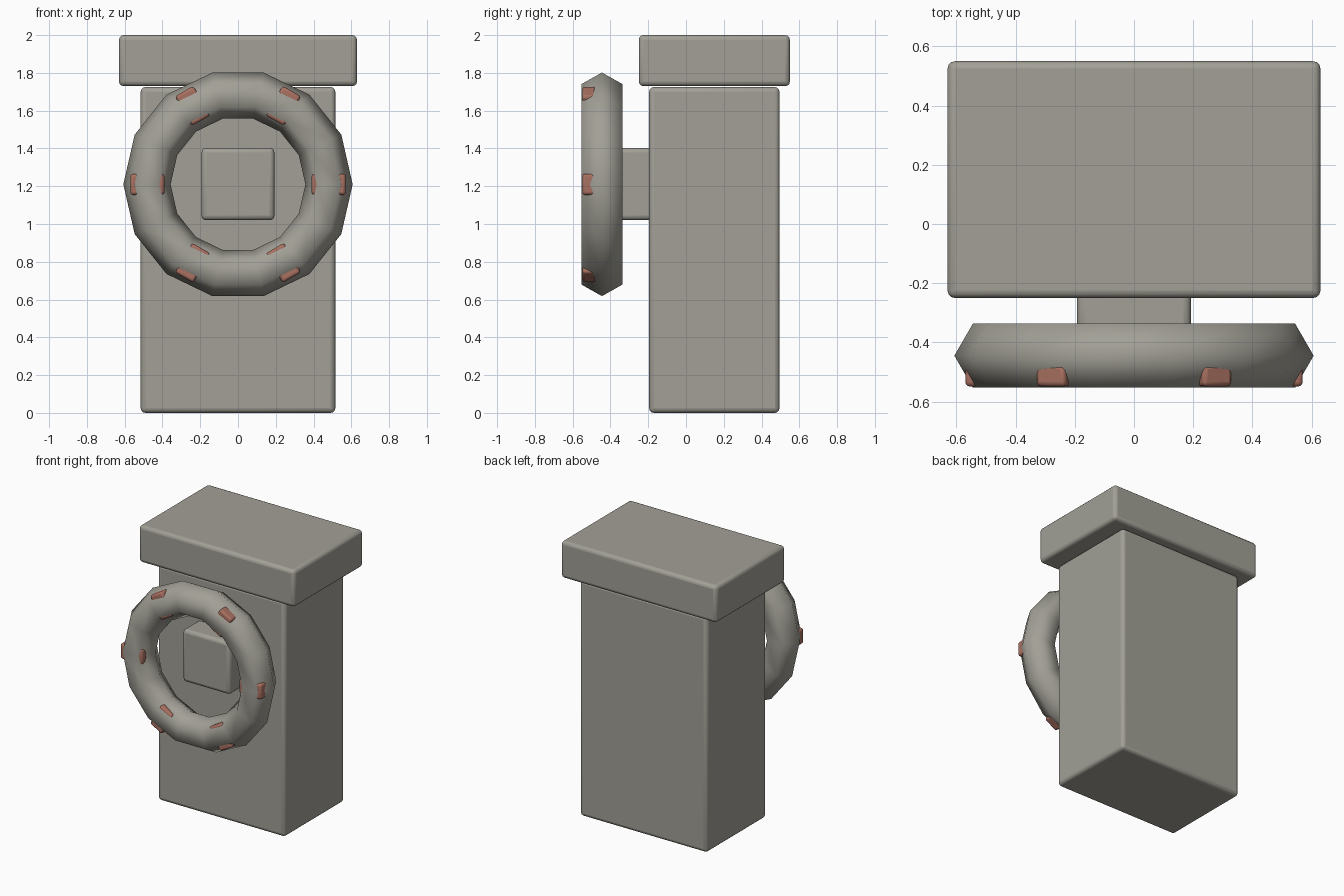
import bpy
import math
from mathutils import Matrix, Vector

cube = bpy.data.objects.get("Cube")
if cube:
    bpy.data.objects.remove(cube, do_unlink=True)


def make_material(name, color):
    mat = bpy.data.materials.new(name)
    mat.use_nodes = True
    mat.diffuse_color = color
    mat.node_tree.nodes["Principled BSDF"].inputs["Base Color"].default_value = color
    return mat


stone = make_material("warm grey stone", (0.36, 0.35, 0.305, 1))
red = make_material("faded red", (0.40, 0.165, 0.12, 1))


def rounded_box(name, low, high, bevel, mat, turn=0, pivot=(0, 0, 0)):
    """Bevelled box between two corners, turned about the y axis at pivot."""
    low, high = Vector(low), Vector(high)
    bpy.ops.mesh.primitive_cube_add(size=1)
    obj = bpy.context.object
    obj.name = name
    size = high - low
    obj.data.transform(Matrix.Translation((low + high) / 2) @ Matrix.Diagonal((*size, 1)))
    obj.location = pivot
    obj.rotation_euler.y = turn
    obj.data.materials.append(mat)
    mod = obj.modifiers.new("rounded edges", "BEVEL")
    mod.width = bevel
    mod.segments = 3
    bpy.ops.object.shade_smooth_by_angle(angle=math.radians(40))
    return obj


# Pillar, cap and the block that carries the ring
rounded_box("pillar", (-0.515, -0.195, 0), (0.515, 0.495, 1.725), 0.025, stone)
rounded_box("cap", (-0.63, -0.25, 1.73), (0.63, 0.55, 2), 0.025, stone)
rounded_box("ring_mount", (-0.193, -0.37, 1.02), (0.193, -0.15, 1.403), 0.025, stone)

# Faceted ring hung on the front
center = (0, -0.445, 1.21)
bpy.ops.mesh.primitive_torus_add(
    major_segments=14, minor_segments=6, major_radius=0.482, minor_radius=0.125,
    location=center, rotation=(math.pi / 2, 0, 0))
ring = bpy.context.object
ring.name = "ring"
ring.data.materials.append(stone)
bpy.ops.object.shade_smooth()

# Six red bars pass through the ring, showing on its outer and inner sides
for i in range(6):
    rounded_box(f"ring_bar_{i + 1}", (0.39, -0.104, -0.056), (0.57, -0.03, 0.056),
                0.015, red, turn=i * math.pi / 3, pivot=center)
